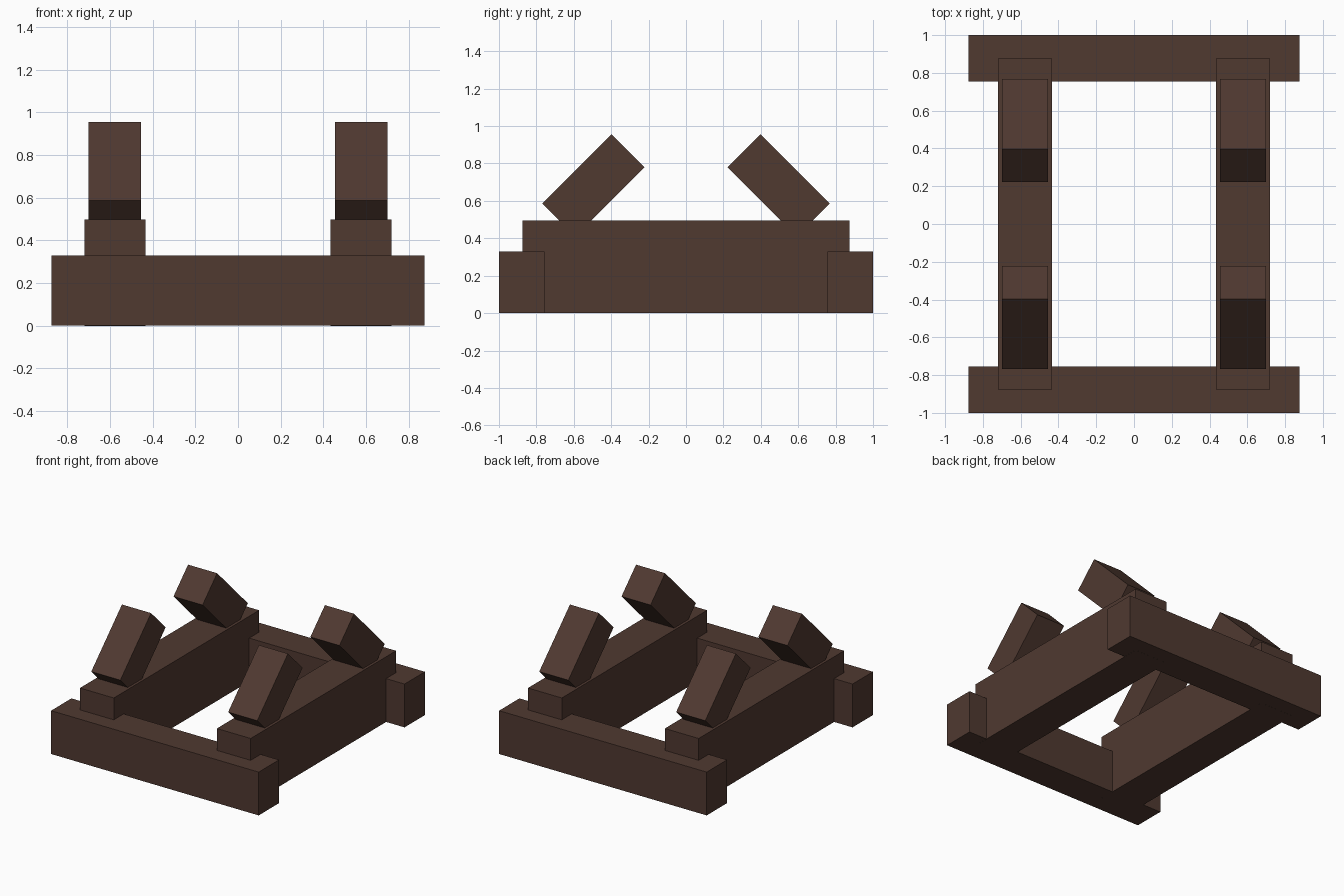
import bpy
from math import radians

default = bpy.data.objects.get("Cube")
if default:
    bpy.data.objects.remove(default, do_unlink=True)

# Dark timber material
wood = bpy.data.materials.new("dark_brown_wood")
wood.use_nodes = True
colour = (0.08, 0.041, 0.03, 1)
wood.diffuse_color = colour
bsdf = wood.node_tree.nodes["Principled BSDF"]
bsdf.inputs["Base Color"].default_value = colour
bsdf.inputs["Roughness"].default_value = 0.9


def block(name, centre, size, tilt=0):
    """Add a squared timber, tilted about x by the given degrees."""
    bpy.ops.mesh.primitive_cube_add(size=1, location=centre, rotation=(radians(tilt), 0, 0))
    obj = bpy.context.object
    obj.name = name
    obj.scale = size
    obj.data.materials.append(wood)
    return obj


# Cross beams at front and back
for end, sy in (("front", -1), ("back", 1)):
    block(f"{end}_cross_beam", (0, sy * 0.878, 0.165), (1.75, 0.245, 0.33))

# Side rails, each carrying two inward-leaning cradle struts
for side, sx in (("left", 1), ("right", -1)):
    x = sx * 0.577
    block(f"{side}_rail", (x, 0, 0.248), (0.285, 1.75, 0.497))
    for end, sy in (("front", -1), ("back", 1)):
        block(f"{end}_{side}_strut", (x, sy * 0.495, 0.683),
              (0.245, 0.523, 0.248), tilt=-sy * 45)
